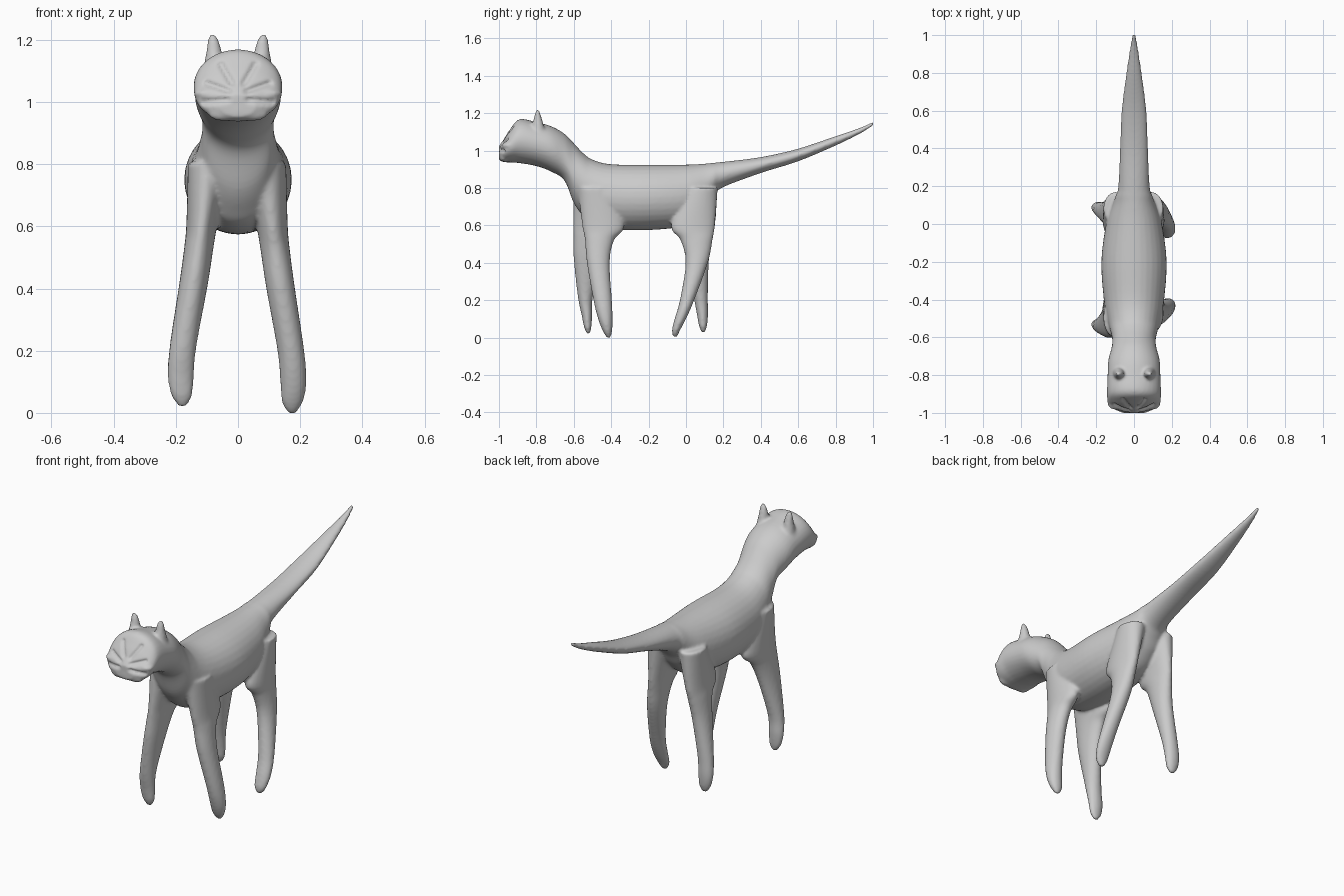
import bpy, bmesh, math
from mathutils import Vector, Matrix

if "Cube" in bpy.data.objects:
    bpy.data.objects.remove(bpy.data.objects["Cube"])

bm = bmesh.new()
SIDES = 32


def resample(rows, n=5):
    """Catmull-Rom interpolation between section rows."""
    out = []
    for i in range(len(rows) - 1):
        p = [rows[max(i - 1, 0)], rows[i], rows[i + 1], rows[min(i + 2, len(rows) - 1)]]
        for k in range(n):
            t = k / n
            out.append([0.5 * (2 * b + (c - a) * t + (2 * a - 5 * b + 4 * c - d) * t * t
                               + (3 * b - a - 3 * c + d) * t ** 3) for a, b, c, d in zip(*p)])
    return out + [list(rows[-1])]


def loft(rows, along):
    """rows: position, low, high, centre x, half width; closed oval tube along y or z."""
    rings = []
    for t, lo, hi, cx, rx in resample(rows):
        ring = []
        for k in range(SIDES):
            a = 2 * math.pi * k / SIDES
            x = cx + rx * math.cos(a)
            v = (lo + hi) / 2 + (hi - lo) / 2 * math.sin(a)
            ring.append(bm.verts.new((x, t, v) if along == 'y' else (x, v, t)))
        rings.append(ring)
    for r, s in zip(rings, rings[1:]):
        for k in range(SIDES):
            j = (k + 1) % SIDES
            bm.faces.new((r[k], r[j], s[j], s[k]))
    bm.faces.new(rings[0])
    bm.faces.new(rings[-1])


def blob(c, s):
    m = Matrix.Translation(c) @ Matrix.Diagonal((*s, 1))
    bmesh.ops.create_icosphere(bm, subdivisions=3, radius=1, matrix=m)


# head, neck, torso and tail: y, bottom, top, half width
trunk = [(-1.0, .95, 1.025, .06), (-.975, .938, 1.06, .118), (-.94, .937, 1.115, .14),
         (-.89, .933, 1.168, .143), (-.8, .917, 1.152, .14), (-.72, .887, 1.13, .136),
         (-.65, .84, 1.09, .118), (-.6, .72, 1.04, .117), (-.55, .65, .987, .13),
         (-.5, .605, .952, .143), (-.4, .58, .927, .16), (-.2, .575, .925, .173),
         (0, .6, .925, .148), (.1, .68, .93, .115), (.15, .76, .935, .097),
         (.2, .805, .94, .083), (.4, .88, .965, .074), (.6, .943, 1.01, .066),
         (.8, 1.027, 1.077, .041), (.93, 1.09, 1.122, .022), (1.003, 1.135, 1.156, .01)]
loft([(y, b, t, 0, w) for y, b, t, w in trunk], 'y')

# legs share heights and sideways profile; each has its own fore-aft span
leg_z = (.8, .6, .52, .4, .2, .1, .035, -.002)
leg_x = (.09, .11, .12, .137, .17, .178, .175, .173)
leg_r = (.065, .05, .047, .046, .043, .042, .034, .012)
front_right = [(-.58, -.38), (-.555, -.33), (-.54, -.385), (-.53, -.408),
               (-.495, -.396), (-.47, -.392), (-.445, -.395), (-.422, -.405)]
front_left = [(-.6, -.4), (-.603, -.33), (-.602, -.4), (-.6, -.45),
              (-.578, -.498), (-.558, -.502), (-.545, -.506), (-.53, -.515)]
back_right = [(.0, .17), (-.08, .155), (-.03, .142), (-.002, .118),
              (-.032, .045), (-.06, .002), (-.075, -.032), (-.068, -.048)]
back_left = [(.0, .17), (-.08, .157), (-.03, .142), (.0, .123),
             (.04, .117), (.058, .118), (.07, .112), (.085, .1)]
for side, lift, spans in ((1, 0, front_right), (-1, .022, front_left),
                          (1, .004, back_right), (-1, .028, back_left)):
    loft([(max(z, z + lift * (1 - z)), a, b, side * (x + (.006 if side < 0 else 0)), r)
          for z, x, r, (a, b) in zip(leg_z, leg_x, leg_r, spans)], 'z')

# ears and cheek ridges
for s in (-1, 1):
    loft([(1.08, -.835, -.745, s * .078, .04), (1.14, -.822, -.762, s * .078, .028),
          (1.18, -.812, -.773, s * .078, .022), (1.208, -.805, -.782, s * .081, .015),
          (1.219, -.799, -.788, s * .083, .008)], 'z')
    blob((s * .1, -.945, 1.027), (.043, .04, .016))
    blob((s * .045, -.975, .96), (.05, .02, .022))
# nose
blob((0, -.98, .972), (.035, .023, .03))

bmesh.ops.recalc_face_normals(bm, faces=bm.faces)
mesh = bpy.data.meshes.new("cat_body")
bm.to_mesh(mesh)
bm.free()
cat = bpy.data.objects.new("cat_body", mesh)
bpy.context.collection.objects.link(cat)
bpy.context.view_layer.objects.active = cat
cat.select_set(True)

# fuse everything into one skin and soften the joins
fuse = cat.modifiers.new("fuse", 'REMESH')
fuse.mode = 'VOXEL'
fuse.voxel_size = .008
soften = cat.modifiers.new("soften", 'SMOOTH')
soften.factor, soften.iterations = .5, 7
for name in ("fuse", "soften"):
    bpy.ops.object.modifier_apply(modifier=name)

# shallow face creases radiating from above the nose
creases = [((s * a, b), (s * c, d)) for s in (-1, 1) for a, b, c, d in
           ((.02, 1.06, .055, 1.12), (.03, 1.035, .1, 1.06), (.035, 1.008, .11, 1.0))]
for v in cat.data.vertices:
    if v.co.y < -.87:
        p = Vector((v.co.x, v.co.z))
        for a, b in creases:
            a, b = Vector(a), Vector(b)
            t = max(0, min(1, (p - a).dot(b - a) / (b - a).length_squared))
            d = (p - a.lerp(b, t)).length
            v.co.y += .012 * math.exp(-(d / .009) ** 2)

bpy.ops.object.shade_smooth()
